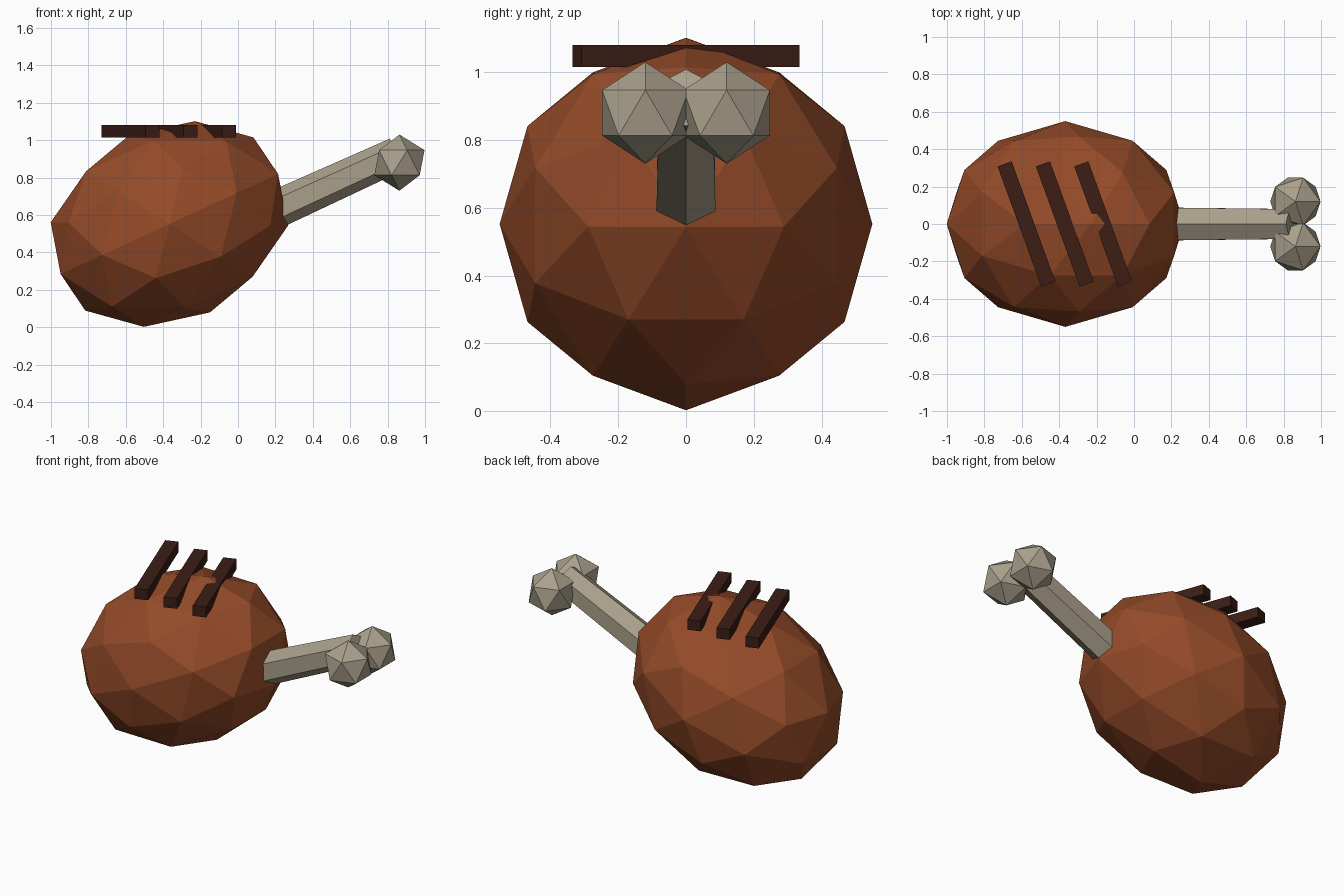
import bpy
from math import radians
from mathutils import Vector, Matrix

if "Cube" in bpy.data.objects:
    bpy.data.objects.remove(bpy.data.objects["Cube"])


def material(name, rgb):
    m = bpy.data.materials.new(name)
    m.diffuse_color = (*rgb, 1)
    m.use_nodes = True
    m.node_tree.nodes["Principled BSDF"].inputs["Base Color"].default_value = m.diffuse_color
    return m


meat_mat = material("roast_brown", (0.30, 0.07, 0.022))
char_mat = material("char_brown", (0.045, 0.013, 0.008))
bone_mat = material("bone_beige", (0.40, 0.35, 0.26))


def finish(name, mat):
    ob = bpy.context.object
    ob.name = name
    ob.data.materials.append(mat)
    return ob


# Meat: faceted ellipsoid tilted along the bone
bpy.ops.mesh.primitive_ico_sphere_add(subdivisions=2, radius=1,
                                      location=(-0.367, 0, 0.552),
                                      rotation=(0, radians(-24.7), 0))
finish("meat", meat_mat).scale = (0.673, 0.55, 0.52)

# Bone shaft: tapered hexagonal prism with a ridge on top
start, end = Vector((0.12, 0, 0.592)), Vector((0.85, 0, 0.925))
axis = end - start
bpy.ops.mesh.primitive_cone_add(vertices=6, radius1=0.102, radius2=0.092,
                                depth=axis.length)
shaft = finish("bone_shaft", bone_mat)
z = axis.normalized()
x = Vector((0, 1, 0))
y = z.cross(x)
rot = Matrix((x, y, z)).transposed().to_4x4()
shaft.matrix_world = Matrix.Translation((start + end) / 2) @ rot

# Bone knobs: one on each side of the tip
for side, label in ((-1, "front"), (1, "back")):
    bpy.ops.mesh.primitive_ico_sphere_add(subdivisions=1, radius=0.15,
                                          location=(0.863, side * 0.12, 0.88))
    finish(f"bone_knob_{label}", bone_mat)

# Grill marks: three slanted bars across the top
for i in range(3):
    bpy.ops.mesh.primitive_cube_add(size=1,
                                    location=(-0.575 + 0.205 * i, 0, 1.048),
                                    rotation=(0, 0, radians(20)))
    finish(f"grill_mark_{i + 1}", char_mat).scale = (0.08, 0.684, 0.066)
